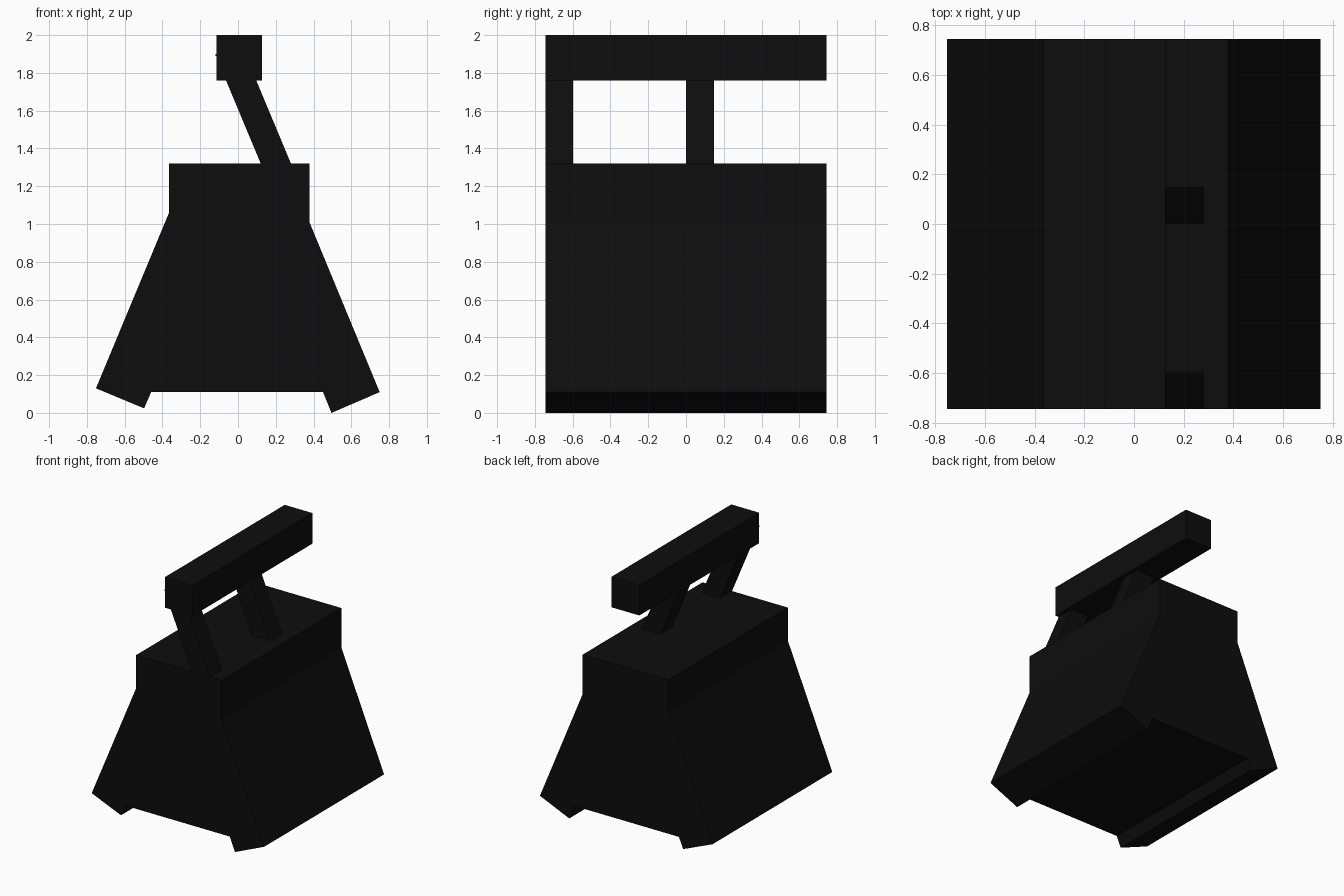
import bpy
import bmesh

if "Cube" in bpy.data.objects:
    bpy.data.objects.remove(bpy.data.objects["Cube"])

black = bpy.data.materials.new("matte_black")
black.diffuse_color = (0.004, 0.004, 0.004, 1)
black.use_nodes = True
black.node_tree.nodes["Principled BSDF"].inputs["Base Color"].default_value = black.diffuse_color


def extrude_profile(name, points, y0, y1):
    """Extrude an (x, z) outline from y0 to y1."""
    bm = bmesh.new()
    face = bm.faces.new([bm.verts.new((x, y0, z)) for x, z in points])
    result = bmesh.ops.extrude_face_region(bm, geom=[face])
    new_verts = [v for v in result["geom"] if isinstance(v, bmesh.types.BMVert)]
    bmesh.ops.translate(bm, verts=new_verts, vec=(0, y1 - y0, 0))
    bmesh.ops.recalc_face_normals(bm, faces=bm.faces)
    mesh = bpy.data.meshes.new(name)
    bm.to_mesh(mesh)
    bm.free()
    mesh.materials.append(black)
    obj = bpy.data.objects.new(name, mesh)
    bpy.context.collection.objects.link(obj)
    return obj


def rect(x0, x1, z0, z1):
    return [(x0, z0), (x1, z0), (x1, z1), (x0, z1)]


FRONT, BACK = -0.745, 0.745

# Body: upright top block, splayed sides and two tilted feet
extrude_profile("body", [
    (-0.365, 1.32), (-0.365, 1.06), (-0.752, 0.13), (-0.497, 0.024),
    (-0.46, 0.11), (0.45, 0.11), (0.495, 0.0), (0.75, 0.11),
    (0.378, 1.01), (0.378, 1.32)], FRONT, BACK)

# Slanted posts, sunk slightly into the body and the top bar
for name, y0 in (("front_post", FRONT), ("middle_post", 0.0)):
    extrude_profile(name, [(0.137, 1.28), (0.297, 1.28),
                           (0.08, 1.80), (-0.08, 1.80)], y0 + 0.001, y0 + 0.147)

# Top bar with a tiny sight pin on its side
extrude_profile("top_bar", rect(-0.115, 0.127, 1.76, 2.0), FRONT, BACK)
extrude_profile("side_pin", rect(-0.12, -0.11, 1.89, 1.90), FRONT + 0.002, FRONT + 0.012)
